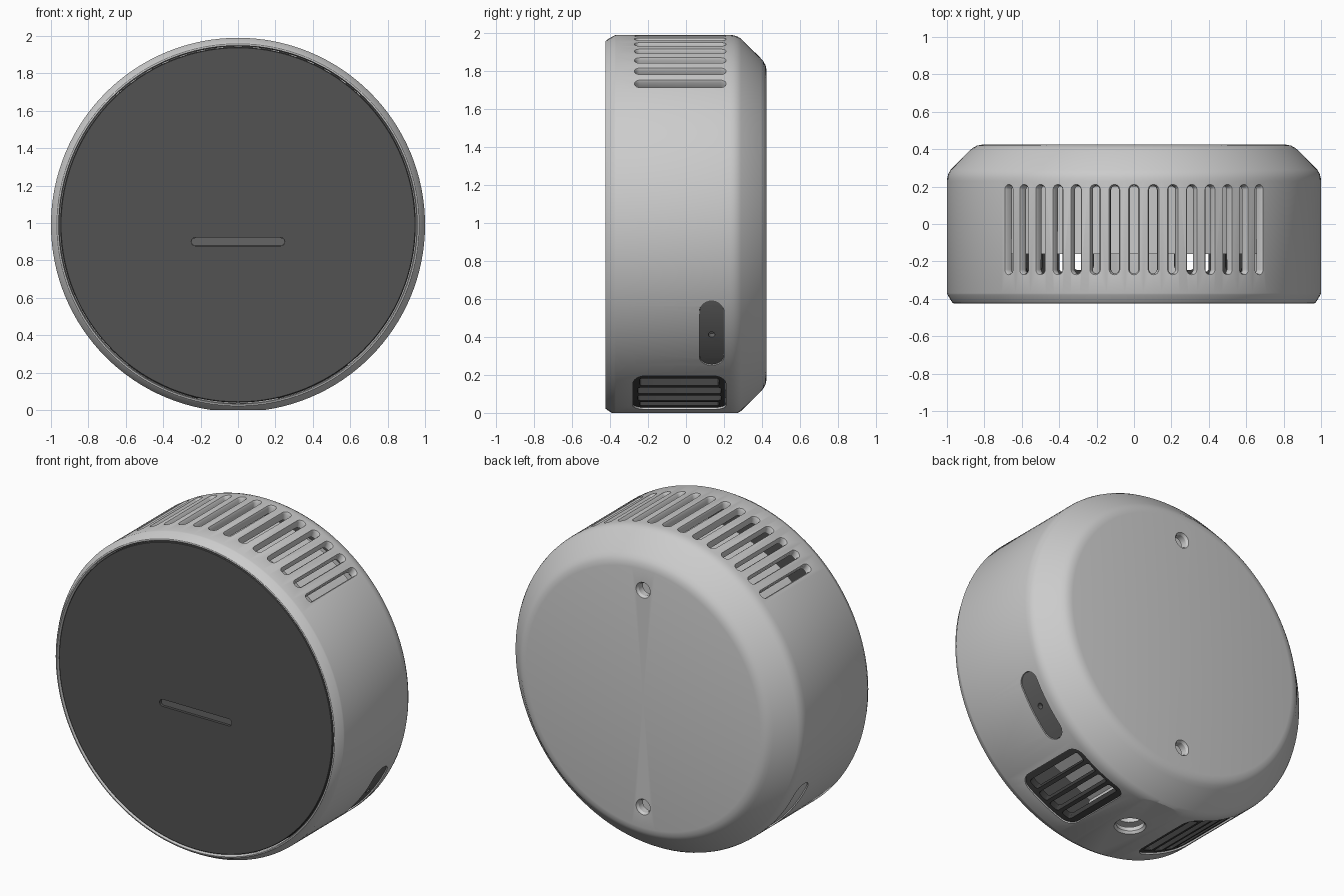
import bpy, bmesh, math
from mathutils import Matrix

if "Cube" in bpy.data.objects:
    bpy.data.objects.remove(bpy.data.objects["Cube"])

CZ = 0.99      # height of the drum axis
SEG = 128


def material(name, v):
    m = bpy.data.materials.new(name)
    m.diffuse_color = (v, v, v, 1)
    m.use_nodes = True
    m.node_tree.nodes["Principled BSDF"].inputs["Base Color"].default_value = m.diffuse_color
    return m


DARK = material("dark_plastic", 0.085)
BLACK = material("grille_plastic", 0.05)
MID = material("window_grey", 0.13)


def to_object(name, bm, mat=None):
    bmesh.ops.recalc_face_normals(bm, faces=bm.faces)
    me = bpy.data.meshes.new(name)
    bm.to_mesh(me)
    bm.free()
    ob = bpy.data.objects.new(name, me)
    bpy.context.collection.objects.link(ob)
    if mat:
        me.materials.append(mat)
    return ob


def lathe(name, profile, mat=None, closed=False):
    """Revolve (radius, y) points about the drum axis."""
    bm = bmesh.new()
    rings = []
    for r, y in profile:
        if r == 0:
            rings.append([bm.verts.new((0, y, CZ))] * SEG)
        else:
            rings.append([bm.verts.new((r * math.sin(2 * math.pi * i / SEG), y,
                                        CZ + r * math.cos(2 * math.pi * i / SEG)))
                          for i in range(SEG)])
    pairs = list(zip(rings, rings[1:]))
    if closed:
        pairs.append((rings[-1], rings[0]))
    for a, b in pairs:
        for i in range(SEG):
            j = (i + 1) % SEG
            bm.faces.new(dict.fromkeys((a[i], a[j], b[j], b[i])))
    return to_object(name, bm, mat)


def prism(bm, M, w, l, rad, sections, n=8):
    """Rounded rectangle stacked through (z, grow) sections."""
    rings = []
    for z, g in sections:
        ring = []
        for k, (sx, sy) in enumerate(((1, 1), (-1, 1), (-1, -1), (1, -1))):
            for i in range(n + 1):
                a = math.pi / 2 * (k + i / n)
                ring.append(bm.verts.new(M @ Matrix.Translation((
                    sx * (w / 2 - rad) + (rad + g) * math.cos(a),
                    sy * (l / 2 - rad) + (rad + g) * math.sin(a), z)).translation))
        rings.append(ring)
    for a, b in zip(rings, rings[1:]):
        for i in range(len(a)):
            j = (i + 1) % len(a)
            bm.faces.new((a[i], a[j], b[j], b[i]))
    bm.faces.new(rings[0][::-1])
    bm.faces.new(rings[-1])
    bmesh.ops.remove_doubles(bm, verts=bm.verts, dist=1e-5)


def radial(deg, y):
    """Frame on the drum: local z points outward, deg from straight up."""
    return Matrix.Translation((0, y, CZ)) @ Matrix.Rotation(math.radians(deg), 4, 'Y')


def boolean(ob, bm, op='DIFFERENCE'):
    cutter = to_object("cutter", bm)
    cutter.hide_render = True
    mod = ob.modifiers.new("cut", 'BOOLEAN')
    mod.operation, mod.solver, mod.object = op, 'EXACT', cutter
    bpy.context.view_layer.objects.active = ob
    bpy.ops.object.modifier_apply(modifier=mod.name)
    bpy.data.objects.remove(cutter)


WIN, WIN_Y = 154.5, -0.035     # lower grille position
SIDE, SIDE_Y = 125.6, 0.135    # side window position

# Housing shell
shell = lathe("housing", [
    (0, .37), (.8, .37), (.95, .22), (.955, -.415), (.96, -.425), (.968, -.423),
    (.975, -.415), (.997, -.378), (1, -.37), (1, .23), (.998, .25), (.992, .27),
    (.98, .29), (.88, .391), (.862, .407), (.84, .419), (.81, .425), (0, .425)])
bm = bmesh.new()
for i in range(-7, 8):         # top vents
    prism(bm, radial(6 * i, -.03), .045, .47, .022, [(.9, 0), (.988, 0), (1.012, .013)])
for s in (-1, 1):
    prism(bm, radial(s * WIN, WIN_Y), .41, .49, .07, [(.85, 0), (1.1, 0)])
    prism(bm, radial(s * SIDE, SIDE_Y), .42, .13, .065, [(.85, 0), (1.1, 0)])
    # wall-mount holes in the back
    M = Matrix.Translation((0, 0, CZ + s * .68)) @ Matrix.Rotation(-math.pi / 2, 4, 'X')
    prism(bm, M, .08, .08, .04, [(.34, 0), (.41, 0), (.44, .018)])
boolean(shell, bm)
bm = bmesh.new()               # flat foot
bmesh.ops.create_cube(bm, size=1, matrix=Matrix.Translation((0, 0, -.5)) @ Matrix.Diagonal((3, 3, 1, 1)))
boolean(shell, bm)
HOLE = [(.7, 0), (.975, 0), (1.005, .022)]
bm = bmesh.new()               # socket underneath
prism(bm, radial(180, WIN_Y), .16, .16, .08, HOLE)
boolean(shell, bm)

# Inner drum seen through the vents
core = lathe("inner_drum", [(0, -.16), (.92, -.16), (.92, .2), (.8, .33), (0, .33)])
bm = bmesh.new()
prism(bm, radial(180, WIN_Y), .16, .16, .08, HOLE)
for s in (-1, 1):
    prism(bm, radial(s * WIN, WIN_Y), .37, .49, .06, [(.84, 0), (1.1, 0)])
boolean(core, bm)

parts = [shell, core]


def ring(name, r0, r1, mat=None):
    return lathe(name, [(r0, -.36), (r1, -.36), (r1, .3), (r0, .3)], mat, closed=True)


for s, side in ((-1, "left"), (1, "right")):
    # Lower grille: curved frame with bars
    g = ring("grille_" + side, .945, .99, BLACK)
    bm = bmesh.new()
    prism(bm, radial(s * WIN, WIN_Y), .408, .488, .069, [(.7, 0), (1.1, 0)])
    boolean(g, bm, 'INTERSECT')
    bm = bmesh.new()
    for k in range(4):
        edge = k in (0, 3)
        prism(bm, radial(s * (WIN + 5.15 * (k - 1.5)), WIN_Y), .066,
              .42 if edge else .44, .015, [(.8, 0), (1.1, 0)], 3)
    boolean(g, bm)
    # Side window insert
    p = ring("side_window_" + side, .945, .993, MID if s > 0 else None)
    bm = bmesh.new()
    prism(bm, radial(s * SIDE, SIDE_Y), .416, .126, .063, [(.7, 0), (1.1, 0)])
    boolean(p, bm, 'INTERSECT')
    if s > 0:
        bm = bmesh.new()
        prism(bm, radial(SIDE, SIDE_Y), .034, .034, .017, [(.96, 0), (1.1, 0)])
        boolean(p, bm)
    parts += [g, p]

# Front plate with a light slit
front = lathe("front_plate", [(0, -.37), (.95, -.37), (.95, -.416), (.946, -.42), (0, -.42)], DARK)
F = Matrix.Translation((0, 0, .9)) @ Matrix.Rotation(math.pi / 2, 4, 'X')
bm = bmesh.new()
prism(bm, F, .5, .044, .0215, [(.395, 0), (.5, 0)])
boolean(front, bm)
bm = bmesh.new()
prism(bm, F, .498, .042, .0205, [(.38, 0), (.405, 0)])
parts += [front, to_object("light_bar", bm, MID)]

# Smooth shading with crisp edges
bpy.ops.object.select_all(action='DESELECT')
for ob in parts:
    ob.select_set(True)
bpy.context.view_layer.objects.active = shell
bpy.ops.object.shade_smooth_by_angle(angle=math.radians(30))
